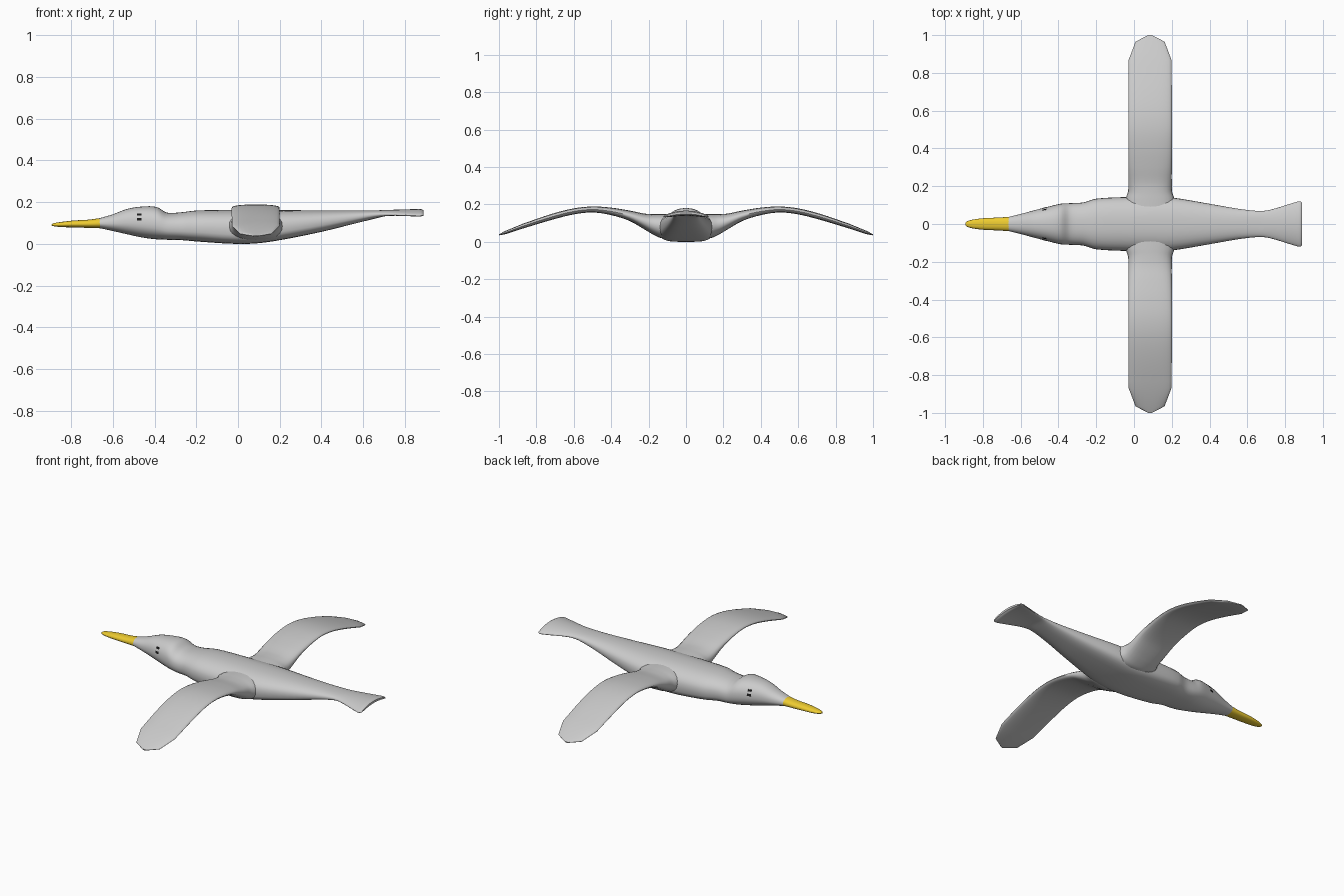
import bpy, bmesh, math
from mathutils import Vector
from mathutils.bvhtree import BVHTree

if "Cube" in bpy.data.objects:
    bpy.data.objects.remove(bpy.data.objects["Cube"])


def smooth_rows(rows, n):
    """Insert n interpolated rows per span (cubic Hermite over the first column)."""
    def slope(i, k):
        a, b = rows[max(i - 1, 0)], rows[min(i + 1, len(rows) - 1)]
        return (b[k] - a[k]) / (b[0] - a[0])
    out = []
    for i in range(len(rows) - 1):
        p, q = rows[i], rows[i + 1]
        h = q[0] - p[0]
        for j in range(n):
            t = j / n
            row = [p[0] + h * t]
            for k in range(1, len(p)):
                row.append((2*t**3 - 3*t**2 + 1) * p[k] + (t**3 - 2*t**2 + t) * h * slope(i, k)
                           + (3*t**2 - 2*t**3) * q[k] + (t**3 - t**2) * h * slope(i + 1, k))
            out.append(row)
    return out + [list(rows[-1])]


def power(v, n):
    return math.copysign(abs(v) ** (2 / n), v)


def material(name, color):
    m = bpy.data.materials.new(name)
    m.diffuse_color = color
    m.use_nodes = True
    m.node_tree.nodes["Principled BSDF"].inputs["Base Color"].default_value = m.diffuse_color
    return m


def loft(name, rings, mat=None):
    bm = bmesh.new()
    loops = [[bm.verts.new(p) for p in r] for r in rings]
    n = len(loops[0])
    for a, b in zip(loops, loops[1:]):
        for i in range(n):
            bm.faces.new((a[i], a[(i + 1) % n], b[(i + 1) % n], b[i]))
    bm.faces.new(loops[0][::-1])
    bm.faces.new(loops[-1])
    bmesh.ops.recalc_face_normals(bm, faces=bm.faces)
    tree = BVHTree.FromBMesh(bm)
    finish(name, bm, mat)
    return tree


def finish(name, bm, mat=None):
    me = bpy.data.meshes.new(name)
    bm.to_mesh(me)
    bm.free()
    ob = bpy.data.objects.new(name, me)
    bpy.context.collection.objects.link(ob)
    if mat:
        me.materials.append(mat)
    bpy.ops.object.select_all(action='DESELECT')
    bpy.context.view_layer.objects.active = ob
    ob.select_set(True)
    bpy.ops.object.shade_smooth_by_angle(angle=math.radians(45))


def body_ring(row, segs=32):
    # row: x, half width, bottom z, top z, squareness of underside, droop of the sides
    x, w, z0, z1, sq, droop = row
    mid, ring = z0 + 0.45 * (z1 - z0), []
    for i in range(segs):
        a = 2 * math.pi * i / segs
        c, s = math.cos(a), math.sin(a)
        n = 2.3 if s >= 0 else sq
        y = w * power(c, n)
        z = mid + power(s, n) * ((z1 - mid) if s >= 0 else (mid - z0))
        ring.append((x, y, z - droop * (y / w) ** 2))
    return ring


# Body, head and flared tail
body_rows = [
    (-0.665, 0.037, 0.076, 0.123, 2.0, 0), (-0.60, 0.053, 0.062, 0.142, 2.0, 0),
    (-0.53, 0.072, 0.046, 0.168, 2.1, 0), (-0.46, 0.090, 0.031, 0.179, 2.2, 0),
    (-0.39, 0.107, 0.022, 0.177, 2.4, 0), (-0.34, 0.110, 0.020, 0.150, 2.6, 0),
    (-0.27, 0.114, 0.018, 0.152, 2.8, 0), (-0.20, 0.134, 0.012, 0.160, 3.0, 0),
    (-0.03, 0.143, 0.001, 0.163, 3.5, 0), (0.08, 0.145, 0.002, 0.163, 3.6, 0),
    (0.20, 0.140, 0.018, 0.162, 3.5, 0), (0.40, 0.107, 0.058, 0.161, 3.0, 0),
    (0.55, 0.081, 0.095, 0.161, 2.6, 0), (0.66, 0.069, 0.122, 0.161, 2.5, 0),
    (0.72, 0.075, 0.135, 0.163, 2.5, 0.006), (0.86, 0.117, 0.141, 0.167, 2.5, 0.018),
    (0.88, 0.120, 0.143, 0.166, 2.5, 0.018), (0.89, 0.112, 0.149, 0.161, 2.5, 0.018),
]
body = loft("body", [body_ring(r) for r in smooth_rows(body_rows, 4)])

# Beak
beak_rows = [
    (-0.893, 0.006, 0.088, 0.094, 2, 0), (-0.885, 0.014, 0.085, 0.099, 2, 0),
    (-0.85, 0.024, 0.081, 0.105, 2, 0), (-0.79, 0.031, 0.079, 0.112, 2, 0),
    (-0.72, 0.034, 0.077, 0.116, 2, 0), (-0.66, 0.038, 0.075, 0.124, 2, 0),
]
loft("beak", [body_ring(r, 20) for r in smooth_rows(beak_rows, 3)],
     material("yellow", (0.85, 0.6, 0.03, 1)))

# Wings: y, front x, rear x, centre z, thickness
wing_rows = [
    (0.05, -0.050, 0.225, 0.085, 0.125), (0.13, -0.045, 0.215, 0.084, 0.128),
    (0.17, -0.032, 0.202, 0.092, 0.112), (0.22, -0.030, 0.200, 0.108, 0.086),
    (0.30, -0.030, 0.200, 0.139, 0.056), (0.40, -0.030, 0.200, 0.163, 0.040),
    (0.50, -0.030, 0.200, 0.173, 0.032), (0.60, -0.030, 0.200, 0.163, 0.032),
    (0.72, -0.030, 0.200, 0.133, 0.032), (0.87, -0.028, 0.198, 0.085, 0.026),
]
tip_rows = [[0.965, 0.008, 0.162, 0.050, 0.018], [1.0, 0.075, 0.095, 0.038, 0.006]]
for side, label in ((-1, "front"), (1, "rear")):
    rings = []
    for y, xa, xb, zc, th in smooth_rows(wing_rows, 4) + tip_rows:
        ring = []
        for i in range(24):
            a = 2 * math.pi * i / 24
            ring.append(((xa + xb) / 2 + (xb - xa) / 2 * power(math.cos(a), 2.4), side * y,
                         zc + th / 2 * power(math.sin(a), 2.4)))
        rings.append(ring)
    loft("wing_" + label, rings)

# Eyes: small dark patches laid on the head
black = material("black", (0.01, 0.01, 0.01, 1))
for side, label in ((-1, "front"), (1, "rear")):
    bm = bmesh.new()
    layers = []
    for off in (-0.004, 0.002):
        layer = []
        for dx, dz in ((-1, -1), (1, -1), (1, 1), (-1, 1)):
            start = Vector((-0.473 + 0.011 * dx, side, 0.129 + 0.017 * dz))
            hit = body.ray_cast(start, Vector((0, -side, 0)))[0]
            layer.append(bm.verts.new(hit + Vector((0, side * off, 0))))
        layers.append(layer)
    inner, outer = layers
    bm.faces.new(outer)
    bm.faces.new(inner[::-1])
    for i in range(4):
        j = (i + 1) % 4
        bm.faces.new((inner[i], inner[j], outer[j], outer[i]))
    bmesh.ops.recalc_face_normals(bm, faces=bm.faces)
    finish("eye_" + label, bm, black)
